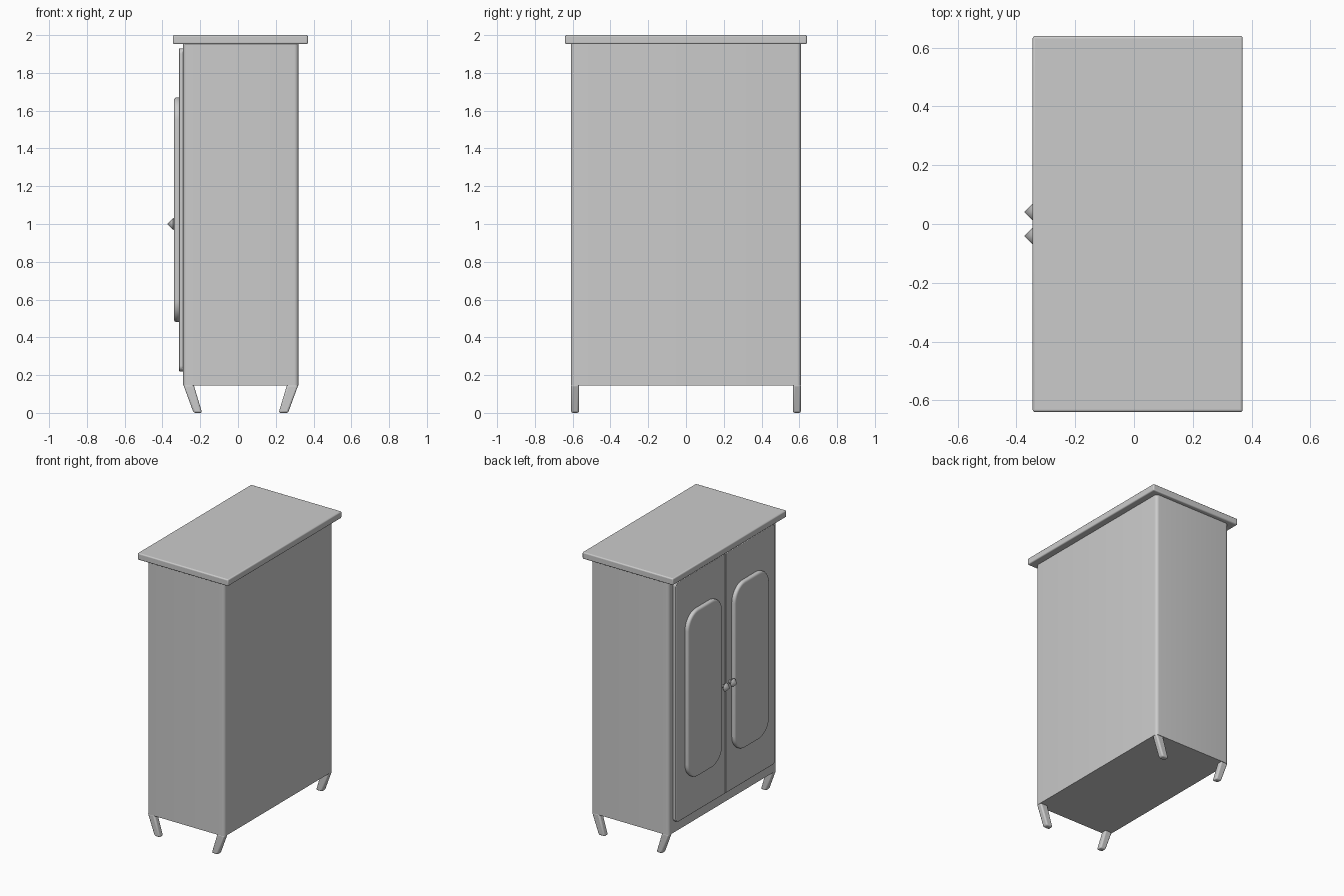
import bpy, bmesh, math
from mathutils import Vector

if "Cube" in bpy.data.objects:
    bpy.data.objects.remove(bpy.data.objects["Cube"])


def finish(name, bm, bevel=0.0, segments=3, angle=35):
    bmesh.ops.recalc_face_normals(bm, faces=bm.faces)
    me = bpy.data.meshes.new(name)
    bm.to_mesh(me)
    bm.free()
    ob = bpy.data.objects.new(name, me)
    bpy.context.collection.objects.link(ob)
    if bevel:
        m = ob.modifiers.new("bevel", 'BEVEL')
        m.width, m.segments, m.limit_method = bevel, segments, 'ANGLE'
        m.angle_limit = math.radians(40)
    bpy.ops.object.select_all(action='DESELECT')
    ob.select_set(True)
    bpy.context.view_layer.objects.active = ob
    bpy.ops.object.shade_smooth_by_angle(angle=math.radians(angle))
    return ob


def extrude(name, pts, vec, bevel=0.0, segments=3):
    """Prism from a planar outline of 3D points."""
    bm = bmesh.new()
    f = bm.faces.new([bm.verts.new(p) for p in pts])
    r = bmesh.ops.extrude_face_region(bm, geom=[f], use_keep_orig=True)
    verts = [v for v in r['geom'] if isinstance(v, bmesh.types.BMVert)]
    bmesh.ops.translate(bm, verts=verts, vec=Vector(vec))
    return finish(name, bm, bevel, segments)


def rounded(y0, y1, z0, z1, radii, x, n=10):
    """Rounded rectangle in the YZ plane; radii from lower-left, counter-clockwise."""
    corners = [(y0, z0, 1, 1), (y1, z0, -1, 1), (y1, z1, -1, -1), (y0, z1, 1, -1)]
    pts = []
    for i, ((y, z, sy, sz), r) in enumerate(zip(corners, radii)):
        steps = n if r > 0 else 0
        for k in range(steps + 1):
            a = math.pi + i * math.pi / 2 + (k / n) * math.pi / 2
            pts.append((x, y + sy * r + r * math.cos(a), z + sz * r + r * math.sin(a)))
    return pts


def rect(x0, x1, y0, y1, z):
    return [(x0, y0, z), (x1, y0, z), (x1, y1, z), (x0, y1, z)]


# Carcass with softened vertical corners
bm = bmesh.new()
r = 0.022
outline = []
for cx, cy, a0 in ((0.32 - r, 0.61 - r, 0), (-0.29 + r, 0.61 - r, 90),
                   (-0.29 + r, -0.61 + r, 180), (0.32 - r, -0.61 + r, 270)):
    for k in range(7):
        a = math.radians(a0 + 15 * k)
        outline.append((cx + r * math.cos(a), cy + r * math.sin(a), 0.145))
bm.free()
extrude("cabinet_body", outline, (0, 0, 1.81))

# Overhanging top board
extrude("top_board", rect(-0.345, 0.37, -0.64, 0.64, 1.952), (0, 0, 0.048), 0.008)

# Splayed legs
for end, prof in (("front", [(-0.29, 0.15), (-0.235, 0.15), (-0.19, 0), (-0.235, 0)]),
                  ("back", [(0.32, 0.15), (0.26, 0.15), (0.215, 0), (0.265, 0)])):
    for s, side in ((-1, "right"), (1, "left")):
        extrude(f"{end}_leg_{side}", [(x, s * 0.608, z) for x, z in prof],
                (0, -s * 0.042, 0), 0.01)

# Doors, raised panels and knobs on the -x side
for s, side in ((-1, "right"), (1, "left")):
    y0, y1 = (0.002, 0.56) if s > 0 else (-0.56, -0.002)
    radii = (0, 0.03, 0.03, 0) if s > 0 else (0.03, 0, 0, 0.03)
    extrude(f"door_{side}", rounded(y0, y1, 0.22, 1.93, radii, -0.28), (-0.033, 0, 0), 0.004, 2)
    y0, y1 = sorted((s * 0.067, s * 0.46))
    extrude(f"door_panel_{side}", rounded(y0, y1, 0.48, 1.67, (0.12,) * 4, -0.30),
            (-0.039, 0, 0), 0.015, 4)

    # Pointed knob: stem, flare, tip
    bm = bmesh.new()
    rings = []
    for x, rad in ((-0.305, 0.012), (-0.325, 0.012), (-0.343, 0.031)):
        rings.append([bm.verts.new((x, s * 0.041 + rad * math.cos(k * math.pi / 4),
                                    1.0 + rad * math.sin(k * math.pi / 4))) for k in range(8)])
    tip = bm.verts.new((-0.374, s * 0.041, 1.0))
    for k in range(8):
        j = (k + 1) % 8
        for a, b in zip(rings, rings[1:]):
            bm.faces.new((a[k], a[j], b[j], b[k]))
        bm.faces.new((rings[-1][k], rings[-1][j], tip))
    bm.faces.new(rings[0])
    finish(f"knob_{side}", bm)
